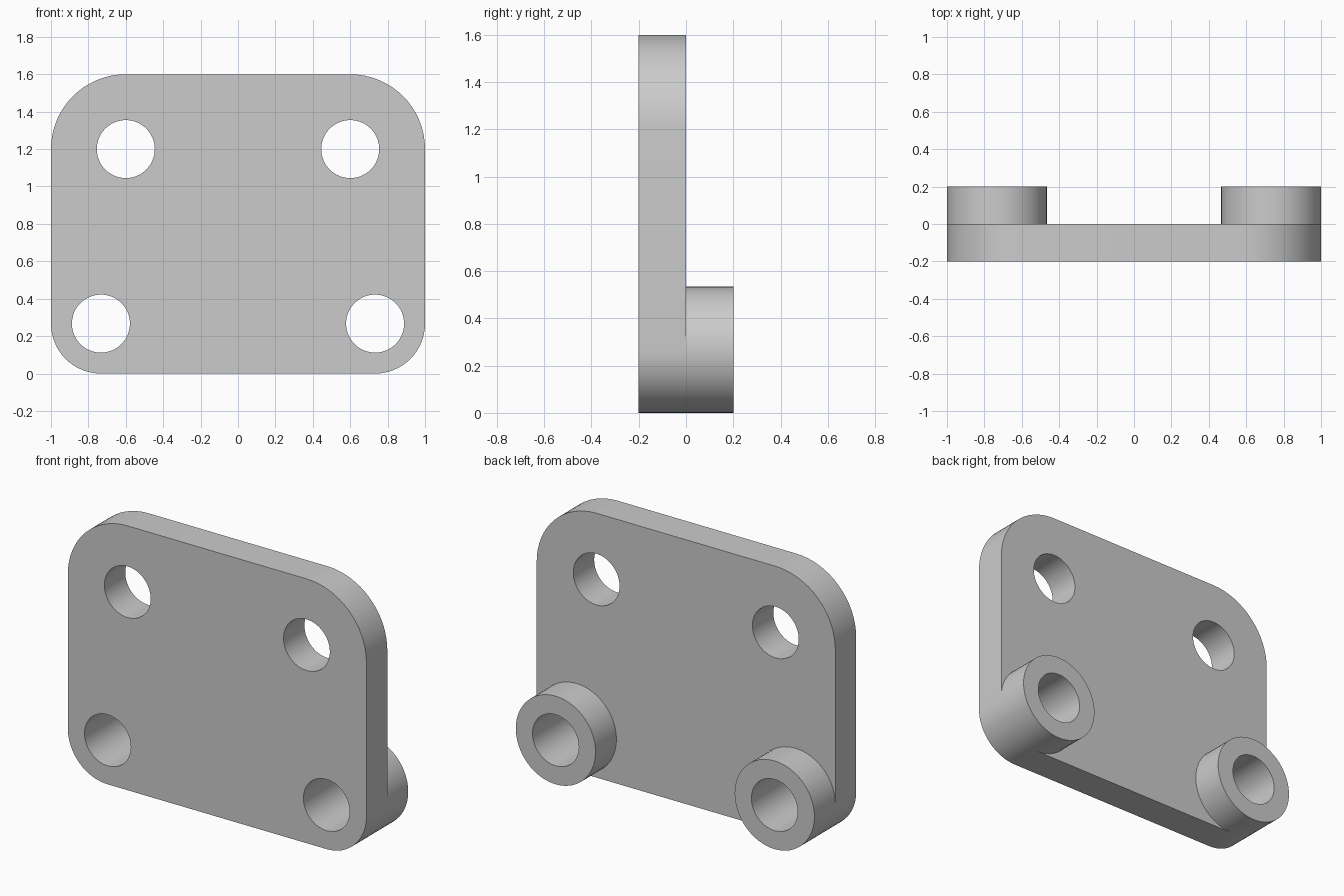
import bpy
import bmesh
import math
from mathutils import Matrix

cube = bpy.data.objects.get("Cube")
if cube:
    bpy.data.objects.remove(cube, do_unlink=True)

# Dimensions
HALF_W, HEIGHT, THICK = 1.0, 1.6, 0.2
TOP_R, BOTTOM_R, HOLE_R = 0.4, 0.267, 0.155
LOWER_X = HALF_W - BOTTOM_R
UPPER_X, UPPER_Z = HALF_W - TOP_R, HEIGHT - TOP_R

# Single grey material
grey = bpy.data.materials.new("plain_grey")
grey.use_nodes = True
colour = (0.6, 0.6, 0.6, 1)
grey.diffuse_color = colour
grey.node_tree.nodes["Principled BSDF"].inputs["Base Color"].default_value = colour


def arc(cx, cz, r, start, sweep, steps):
    angles = [math.radians(start + sweep * i / steps) for i in range(steps + 1)]
    return [(cx + r * math.cos(a), cz + r * math.sin(a)) for a in angles]


def circle(cx, cz, r):
    return arc(cx, cz, r, 0, 360, 64)[:-1]


def extruded_part(name, loops, y_centre):
    """Fill the outline and its holes in the XZ plane, then extrude along Y."""
    curve = bpy.data.curves.new(name + "_profile", 'CURVE')
    curve.dimensions = '2D'
    curve.fill_mode = 'BOTH'
    curve.extrude = THICK / 2
    for loop in loops:
        spline = curve.splines.new('POLY')
        spline.points.add(len(loop) - 1)
        spline.use_cyclic_u = True
        for point, (x, z) in zip(spline.points, loop):
            point.co = (x, z, 0, 1)
    helper = bpy.data.objects.new(name + "_helper", curve)
    bpy.context.collection.objects.link(helper)
    depsgraph = bpy.context.evaluated_depsgraph_get()
    mesh = bpy.data.meshes.new_from_object(helper.evaluated_get(depsgraph))
    bpy.data.objects.remove(helper, do_unlink=True)
    bpy.data.curves.remove(curve)

    # Weld the caps to the walls and stand the part upright
    bm = bmesh.new()
    bm.from_mesh(mesh)
    bmesh.ops.remove_doubles(bm, verts=bm.verts, dist=0.0001)
    bm.transform(Matrix.Translation((0, y_centre, 0)) @ Matrix.Rotation(math.pi / 2, 4, 'X'))
    bmesh.ops.recalc_face_normals(bm, faces=bm.faces)
    bm.to_mesh(mesh)
    bm.free()

    mesh.name = name
    mesh.materials.clear()
    mesh.materials.append(grey)
    obj = bpy.data.objects.new(name, mesh)
    bpy.context.collection.objects.link(obj)
    bpy.ops.object.select_all(action='DESELECT')
    obj.select_set(True)
    bpy.context.view_layer.objects.active = obj
    bpy.ops.object.shade_smooth_by_angle(angle=math.radians(30))
    return obj


# Mounting plate with rounded corners and four through holes
outline = (arc(UPPER_X, UPPER_Z, TOP_R, 0, 90, 16)
           + arc(-UPPER_X, UPPER_Z, TOP_R, 90, 90, 16)
           + arc(-LOWER_X, BOTTOM_R, BOTTOM_R, 180, 90, 16)
           + arc(LOWER_X, BOTTOM_R, BOTTOM_R, 270, 90, 16))
holes = [circle(side * x, z, HOLE_R)
         for side in (-1, 1)
         for x, z in ((UPPER_X, UPPER_Z), (LOWER_X, BOTTOM_R))]
extruded_part("mounting_plate", [outline] + holes, -THICK / 2)

# Hollow spacer bosses on the back of the lower corners
for side, label in ((1, "left"), (-1, "right")):
    extruded_part(label + "_boss",
                  [circle(side * LOWER_X, BOTTOM_R, BOTTOM_R),
                   circle(side * LOWER_X, BOTTOM_R, HOLE_R)],
                  THICK / 2)
